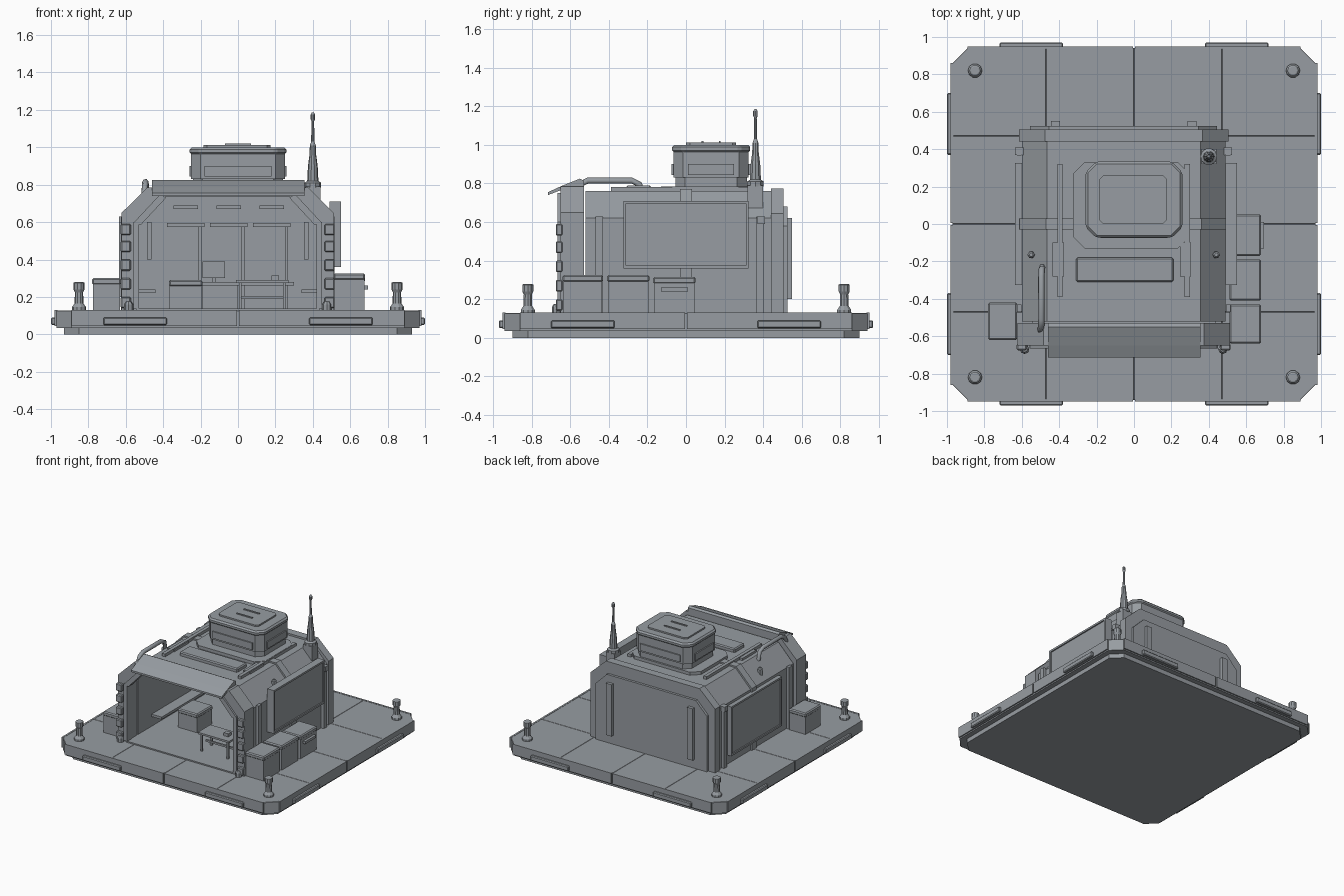
import bpy, bmesh, math
from mathutils import Vector

if "Cube" in bpy.data.objects:
    bpy.data.objects.remove(bpy.data.objects["Cube"])

grey = bpy.data.materials.new("slate_grey")
grey.use_nodes = True
grey.diffuse_color = (0.31, 0.335, 0.36, 1)
grey.node_tree.nodes["Principled BSDF"].inputs["Base Color"].default_value = (0.31, 0.335, 0.36, 1)

CX = -0.055   # centre line of the shelter
DECK = 0.125  # top of the landing base


def finish(name, bm, bevel=0):
    bmesh.ops.recalc_face_normals(bm, faces=bm.faces)
    me = bpy.data.meshes.new(name)
    bm.to_mesh(me)
    bm.free()
    me.materials.append(grey)
    ob = bpy.data.objects.new(name, me)
    bpy.context.collection.objects.link(ob)
    if bevel:
        m = ob.modifiers.new("bevel", "BEVEL")
        m.width, m.segments, m.limit_method = bevel, 1, "ANGLE"
    return ob


def prism(name, pts, axis, a, b, bevel=0):
    """Extrude a flat outline along one axis from a to b."""
    place = {"x": lambda u, v: (a, u, v), "y": lambda u, v: (u, a, v), "z": lambda u, v: (u, v, a)}[axis]
    bm = bmesh.new()
    face = bm.faces.new([bm.verts.new(place(u, v)) for u, v in pts])
    new = bmesh.ops.extrude_face_region(bm, geom=[face])["geom"]
    step = Vector([(b - a) * (axis == k) for k in "xyz"])
    bmesh.ops.translate(bm, vec=step, verts=[g for g in new if isinstance(g, bmesh.types.BMVert)])
    return finish(name, bm, bevel)


def box(name, x0, x1, y0, y1, z0, z1, bevel=0):
    return prism(name, [(x0, y0), (x1, y0), (x1, y1), (x0, y1)], "z", z0, z1, bevel)


def octagon(cx, cy, hx, hy, c):
    q = [(hx, hy - c), (hx - c, hy)]
    pts = q + [(-x, y) for x, y in reversed(q)]
    return [(cx + x, cy + y) for x, y in pts + [(-x, -y) for x, y in pts]]


def lathe(name, x, y, rings, sides=10):
    """Stack of radius/height rings joined into one turned part."""
    bm = bmesh.new()
    loops = [[bm.verts.new((x + r * math.cos(math.tau * i / sides), y + r * math.sin(math.tau * i / sides), z))
              for i in range(sides)] for r, z in rings]
    for lo, hi in zip(loops, loops[1:]):
        for i in range(sides):
            j = (i + 1) % sides
            bm.faces.new((lo[i], lo[j], hi[j], hi[i]))
    bm.faces.new(loops[0])
    bm.faces.new(loops[-1])
    return finish(name, bm)


def outline(half, shoulder, top_half, top):
    side = [(half, DECK), (half, shoulder), (top_half, top)]
    return [(CX + x, z) for x, z in side] + [(CX - x, z) for x, z in reversed(side)]


INNER = outline(0.48, 0.61, 0.36, 0.735)


def arch(name, half, shoulder, top_half, top, y0, y1):
    prism(name, outline(half, shoulder, top_half, top) + INNER[::-1], "y", y0, y1)


# Landing base with tiled deck
prism("base_underside", octagon(0, 0, 0.93, 0.9, 0.08), "z", 0, 0.04)
slab = bmesh.new()
ring = [slab.verts.new((x, y, 0.035)) for x, y in octagon(0, 0, 0.97, 0.94, 0.08)]
low = slab.faces.new(ring)
ext = bmesh.ops.extrude_face_region(slab, geom=[low])["geom"]
bmesh.ops.translate(slab, vec=(0, 0, DECK - 0.035), verts=[g for g in ext if isinstance(g, bmesh.types.BMVert)])
for k in (-0.47, 0, 0.47):
    for n in ((1, 0, 0), (0, 1, 0)):
        tops = [f for f in slab.faces if all(v.co.z > 0.12 for v in f.verts)]
        geom = tops + list({e for f in tops for e in f.edges}) + list({v for f in tops for v in f.verts})
        bmesh.ops.bisect_plane(slab, geom=geom, plane_co=Vector(n) * k, plane_no=n)
slab.normal_update()
tops = [f for f in slab.faces if all(v.co.z > 0.12 for v in f.verts)]
bmesh.ops.recalc_face_normals(slab, faces=slab.faces)
bmesh.ops.inset_individual(slab, faces=tops, thickness=0.003, depth=0.003)
finish("base_deck", slab)

for s in (-1, 1):
    for t in (-1, 1):
        # Edge trims and bumpers
        x0, x1 = sorted((t * 0.006, t * 0.89))
        y0, y1 = sorted((s * 0.935, s * 0.95))
        box("edge_trim_y", x0, x1, y0, y1, 0.045, 0.13)
        x0, x1 = sorted((s * 0.965, s * 0.98))
        y0, y1 = sorted((t * 0.006, t * 0.86))
        box("edge_trim_x", x0, x1, y0, y1, 0.045, 0.13)
        x0, x1 = sorted((t * 0.38, t * 0.72))
        y0, y1 = sorted((s * 0.94, s * 0.97))
        box("bumper_y", x0, x1, y0, y1, 0.05, 0.09, 0.006)
        x0, x1 = sorted((s * 0.97, s * 1.0))
        y0, y1 = sorted((t * 0.37, t * 0.7))
        box("bumper_x", x0, x1, y0, y1, 0.05, 0.09, 0.006)
        # Corner bollards
        lathe("bollard", s * 0.85, t * 0.82, [(0.038, DECK), (0.038, 0.145), (0.024, 0.165),
              (0.022, 0.225), (0.03, 0.24), (0.03, 0.275), (0.022, 0.28)])

# Shelter shell, ribs and back wall
arch("shell", 0.545, 0.62, 0.41, 0.76, -0.52, 0.45)
arch("front_frame", 0.567, 0.65, 0.43, 0.785, -0.65, -0.53)
arch("middle_rib", 0.557, 0.63, 0.416, 0.772, -0.03, 0.03)
prism("back_frame", outline(0.56, 0.645, 0.42, 0.775), "y", 0.44, 0.505)
prism("back_panel", outline(0.5, 0.58, 0.4, 0.68), "y", 0.5, 0.525)
for x in (-0.42, 0.31):
    box("back_strip", x - 0.025, x + 0.025, 0.52, 0.55, 0.2, 0.62)
for y in (-0.45, 0.385):
    for x in (CX - 0.558, CX + 0.558):
        box("side_rib", x - 0.012, x + 0.012, y - 0.02, y + 0.02, DECK, 0.63)
box("shelter_floor", CX - 0.49, CX + 0.49, -0.66, 0.45, DECK, 0.138)

# Side panels
for name, x, out, lo, hi in (("right_panel", 0.49, 1, 0.36, 0.71), ("left_panel", -0.6, -1, 0.2, 0.6)):
    depth = 0.05 if out > 0 else 0.025
    a, b = sorted((x, x + out * depth))
    box(name, a, b, -0.325, 0.325, lo, hi, 0.006)
    f0, f1 = sorted((x, x + out * (depth + 0.01)))
    for z in (lo, hi - 0.015):
        box(name + "_rim", f0, f1, -0.325, 0.325, z, z + 0.015)
    for y in (-0.325, 0.31):
        box(name + "_rim", f0, f1, y, y + 0.015, lo, hi)

# Front pillars: lugs, inner posts and braces
for s in (-1, 1):
    for z in (0.17, 0.27, 0.37, 0.47, 0.56):
        x = CX + s * 0.545
        box("pillar_lug", x - 0.027, x + 0.027, -0.675, -0.64, z - 0.03, z + 0.03, 0.006)
    x = CX + s * 0.49
    box("inner_post", x - 0.015, x + 0.015, -0.665, -0.6, 0.138, 0.6)
    prism("corner_brace", [(CX + s * u, v) for u, v in ((0.5, 0.6), (0.36, 0.75), (0.33, 0.73), (0.465, 0.585))],
          "y", -0.665, -0.6)
    lathe("pillar_foot", CX + s * 0.53, -0.67, [(0.025, DECK), (0.025, 0.16), (0.015, 0.175)], 8)

# Sloped visor over the opening
prism("visor", [(-0.715, 0.74), (-0.715, 0.755), (-0.65, 0.785), (-0.55, 0.825), (-0.53, 0.815),
                (-0.53, 0.78), (-0.65, 0.765)], "x", -0.46, 0.355)

# Roof plates and rails
box("roof_front_plate", -0.31, 0.21, -0.31, -0.18, 0.75, 0.79, 0.008)
prism("roof_hatch_pad", octagon(-0.015, 0.1, 0.31, 0.23, 0.06), "z", 0.75, 0.785)
for x in (-0.395, 0.285):
    box("roof_rail", x - 0.014, x + 0.014, -0.39, 0.32, 0.75, 0.783)
    box("rail_clamp", x - 0.04, x + 0.02, -0.28, -0.1, 0.75, 0.778)
for s in (-1, 1):
    lathe("roof_lifting_eye", CX + s * 0.495, -0.165, [(0.02, 0.65), (0.02, 0.7), (0.01, 0.71)], 6)
    box("shoulder_box", CX + s * 0.55 - 0.03, CX + s * 0.55 + 0.03, 0.37, 0.41, 0.59, 0.63)

# Roof unit
prism("roof_unit_skirt", octagon(0, 0.13, 0.24, 0.185, 0.05), "z", 0.76, 0.84)
prism("roof_unit_body", octagon(0, 0.13, 0.25, 0.195, 0.05), "z", 0.83, 0.97)
prism("roof_unit_cap", octagon(0, 0.13, 0.258, 0.203, 0.055), "z", 0.96, 1.0, 0.012)
prism("roof_unit_lid", octagon(-0.005, 0.13, 0.18, 0.13, 0.02), "z", 0.995, 1.012)
box("roof_unit_grip", -0.07, 0.07, 0.08, 0.09, 1.01, 1.02)
box("roof_unit_grip", -0.07, 0.07, 0.17, 0.18, 1.01, 1.02)
for s in (-1, 1):
    y = 0.13 + s * 0.197
    box("roof_unit_vent", -0.18, 0.18, y - 0.008, y + 0.008, 0.845, 0.9)
    box("roof_unit_side_vent", s * 0.252 - 0.008, s * 0.252 + 0.008, 0.01, 0.25, 0.845, 0.9)

# Antenna
box("antenna_bracket", 0.36, 0.44, 0.32, 0.4, 0.67, 0.79)
lathe("antenna", 0.4, 0.36, [(0.045, 0.785), (0.045, 0.81), (0.03, 0.82), (0.026, 0.9), (0.018, 0.96),
      (0.016, 1.01), (0.009, 1.03), (0.007, 1.14), (0.012, 1.15), (0.012, 1.175), (0.006, 1.185)])

# Bent pipe on the roof shoulder
curve = bpy.data.curves.new("roof_pipe", "CURVE")
curve.dimensions, curve.bevel_depth, curve.bevel_resolution, curve.use_fill_caps = "3D", 0.017, 1, True
spline = curve.splines.new("POLY")
path = [(-0.5, -0.57, 0.75), (-0.497, -0.55, 0.795), (-0.495, -0.51, 0.815), (-0.495, -0.28, 0.815),
        (-0.493, -0.24, 0.795), (-0.49, -0.23, 0.73)]
spline.points.add(len(path) - 1)
for p, co in zip(spline.points, path):
    p.co = (*co, 1)
curve.materials.append(grey)
bpy.context.collection.objects.link(bpy.data.objects.new("roof_pipe", curve))


# Storage crates outside
def crate(x0, x1, y0, y1, top):
    box("crate_body", x0 + 0.005, x1 - 0.005, y0 + 0.005, y1 - 0.005, DECK, top - 0.03)
    box("crate_lid", x0, x1, y0, y1, top - 0.035, top, 0.008)


crate(0.51, 0.68, -0.64, -0.43, 0.325)
crate(0.51, 0.68, -0.41, -0.19, 0.325)
crate(0.51, 0.68, -0.17, 0.05, 0.315)
box("crate_handle", 0.67, 0.695, -0.13, 0.01, 0.24, 0.26)
crate(-0.78, -0.625, -0.62, -0.42, 0.3)

# Interior furniture
crate(-0.37, -0.19, -0.25, -0.05, 0.29)
box("table_top", -0.01, 0.27, -0.5, -0.34, 0.275, 0.29)
for x in (0.005, 0.24):
    for y in (-0.49, -0.365):
        box("table_leg", x, x + 0.015, y, y + 0.015, 0.13, 0.28)
box("table_rail", 0.005, 0.255, -0.425, -0.41, 0.19, 0.205)
box("table_tool", 0.18, 0.22, -0.44, -0.4, 0.29, 0.315)
box("desk_top", -0.2, 0.3, 0.22, 0.44, 0.26, 0.28)
box("desk_cabinet", -0.19, 0.0, 0.24, 0.44, 0.13, 0.26)
box("monitor", -0.19, -0.07, 0.38, 0.41, 0.3, 0.39)
box("monitor_stand", -0.14, -0.12, 0.39, 0.42, 0.28, 0.31)
box("left_bench", -0.53, -0.44, -0.35, 0.3, 0.22, 0.24)
box("right_bench", 0.34, 0.42, -0.3, 0.3, 0.22, 0.24)
for x in (-0.28, -0.05, 0.18):
    box("ceiling_lamp", x - 0.065, x + 0.065, 0.38, 0.45, 0.67, 0.69)
    box("wall_shelf", x - 0.1, x + 0.1, 0.37, 0.45, 0.575, 0.595)
    box("wall_post", x + 0.07, x + 0.085, 0.42, 0.45, 0.138, 0.58)
for s in (-1, 1):
    x = CX + s * 0.42
    box("hanging_bracket", x - 0.012, x + 0.012, 0.3, 0.45, 0.4, 0.6)
